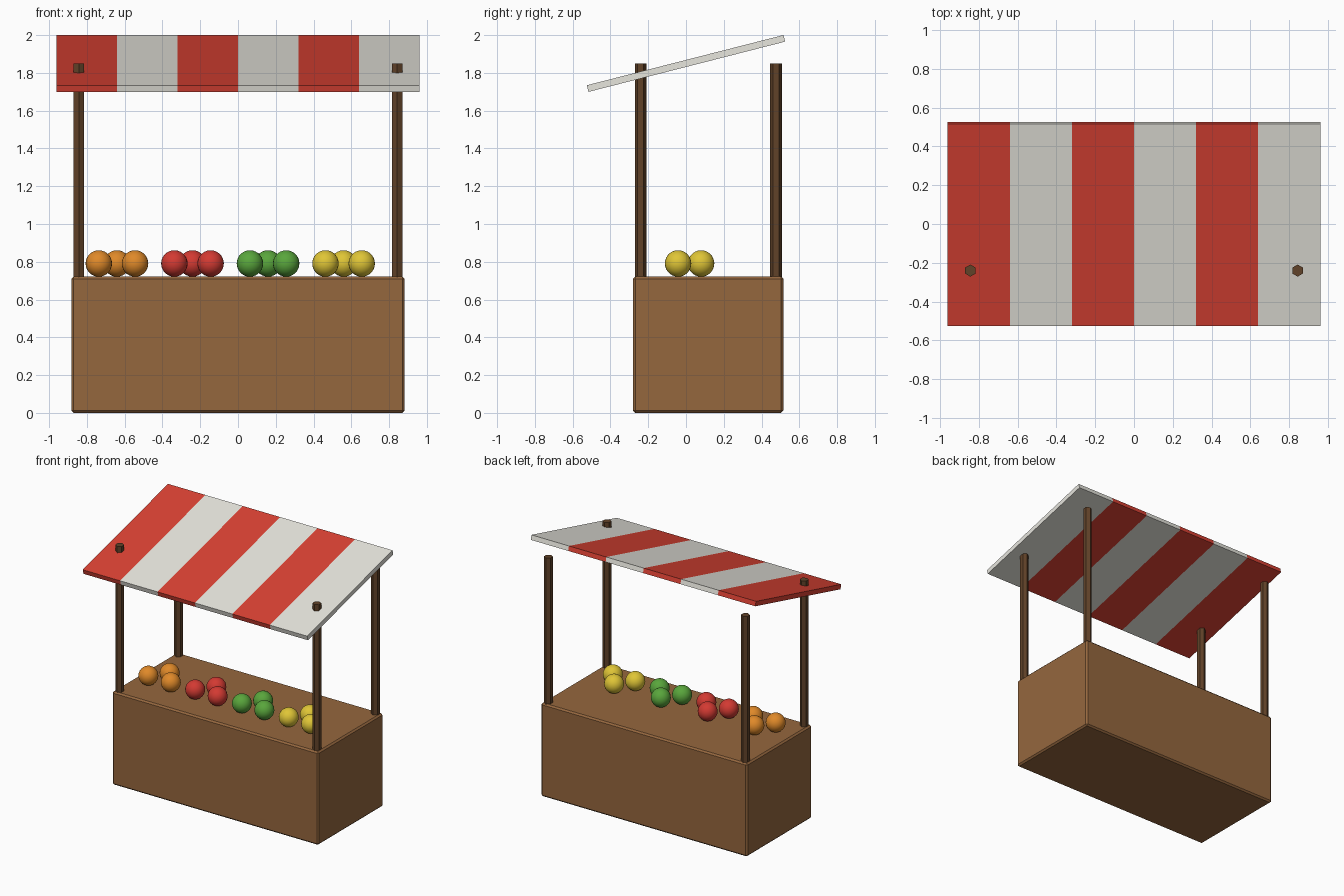
import bpy, bmesh, math
from mathutils import Matrix, Vector

if "Cube" in bpy.data.objects:
    bpy.data.objects.remove(bpy.data.objects["Cube"])


def material(name, rgb):
    m = bpy.data.materials.new(name)
    m.diffuse_color = (*rgb, 1.0)
    m.use_nodes = True
    m.node_tree.nodes["Principled BSDF"].inputs["Base Color"].default_value = m.diffuse_color
    return m


WOOD = material("counter_wood", (0.30, 0.135, 0.048))
DARK = material("dark_wood", (0.12, 0.055, 0.022))
RED = material("awning_red", (0.70, 0.053, 0.033))
WHITE = material("awning_white", (0.80, 0.79, 0.73))
FRUITS = [
    ("orange", material("fruit_orange", (0.74, 0.25, 0.022))),
    ("apple", material("fruit_red", (0.65, 0.042, 0.032))),
    ("lime", material("fruit_green", (0.10, 0.38, 0.045))),
    ("lemon", material("fruit_yellow", (0.74, 0.56, 0.037))),
]


def add_object(name, bm, mats, smooth=False):
    mesh = bpy.data.meshes.new(name)
    for f in bm.faces:
        f.smooth = smooth
    bm.to_mesh(mesh)
    bm.free()
    for m in mats:
        mesh.materials.append(m)
    obj = bpy.data.objects.new(name, mesh)
    bpy.context.collection.objects.link(obj)
    return obj


def box(size):
    bm = bmesh.new()
    bmesh.ops.create_cube(bm, size=1)
    bmesh.ops.scale(bm, vec=size, verts=bm.verts)
    return bm


# Counter: solid block with small chamfers
bm = box((1.764, 0.795, 0.722))
bmesh.ops.bevel(bm, geom=bm.edges[:], offset=0.012, segments=1, affect='EDGES')
counter = add_object("counter", bm, [WOOD])
counter.location = (0, 0.1175, 0.361)

# Four hexagonal posts; the front pair pokes through the awning
Z0, Z1 = 0.70, 1.85
for depth, y in (("front", -0.24), ("back", 0.477)):
    for side, x in (("left", -0.843), ("right", 0.843)):
        bm = bmesh.new()
        bmesh.ops.create_cone(bm, cap_ends=True, segments=6, radius1=0.031,
                              radius2=0.031, depth=Z1 - Z0)
        post = add_object(f"{depth}_{side}_post", bm, [DARK])
        post.location = (x, y, (Z0 + Z1) / 2)

# Awning: one sloping board cut into six alternating stripes
STRIPE = 0.32
bm = box((6 * STRIPE, 1.075, 0.036))
for i in range(-2, 3):
    bmesh.ops.bisect_plane(bm, geom=bm.verts[:] + bm.edges[:] + bm.faces[:],
                           plane_co=(i * STRIPE, 0, 0), plane_no=(1, 0, 0))
for f in bm.faces:
    x = max(-0.95, min(0.95, f.calc_center_median().x))
    f.material_index = math.floor((x + 3 * STRIPE) / STRIPE) % 2
awning = add_object("awning", bm, [RED, WHITE])
awning.location = (0, 0, 1.85)
awning.rotation_euler = (0.25, 0, 0)

# Fruit: four groups of three, two in front and one behind
for g, (name, mat) in enumerate(FRUITS):
    cx = -0.641 + 0.4 * g
    for i, (dx, y) in enumerate(((-0.096, -0.042), (0, 0.08), (0.096, -0.042))):
        bm = bmesh.new()
        bmesh.ops.create_uvsphere(bm, u_segments=24, v_segments=14, radius=0.07)
        fruit = add_object(f"{name}_{i + 1}", bm, [mat], smooth=True)
        fruit.location = (cx + dx, y, 0.791)
